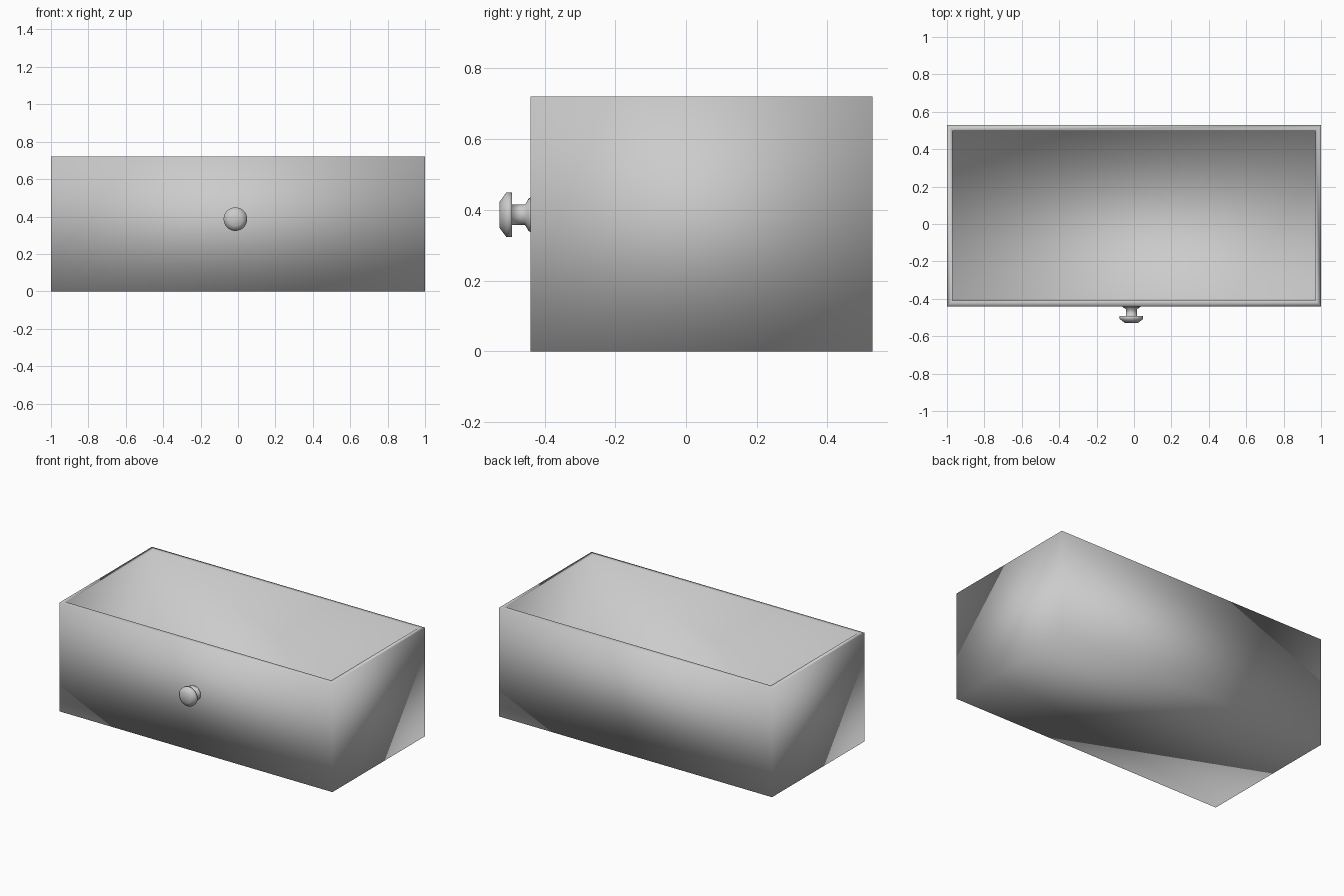
import bpy, bmesh, math
from mathutils import Matrix, Vector

if "Cube" in bpy.data.objects:
    bpy.data.objects.remove(bpy.data.objects["Cube"])

WALL = 0.03
LO, HI = Vector((-1.0, -0.44, 0.0)), Vector((1.0, 0.528, 0.72))


def finish(name, bm):
    """Turn a bmesh into a fully smooth-shaded object."""
    bmesh.ops.recalc_face_normals(bm, faces=bm.faces)
    for face in bm.faces:
        face.smooth = True
    mesh = bpy.data.meshes.new(name)
    bm.to_mesh(mesh)
    bm.free()
    obj = bpy.data.objects.new(name, mesh)
    bpy.context.collection.objects.link(obj)
    return obj


# Drawer box: a block whose top is inset and pushed down to form the cavity
bm = bmesh.new()
size, mid = HI - LO, (HI + LO) / 2
bmesh.ops.create_cube(bm, size=1.0, matrix=Matrix.Translation(mid) @ Matrix.Diagonal((*size, 1)))
bm.normal_update()
top = max(bm.faces, key=lambda f: f.calc_center_median().z)
bmesh.ops.inset_region(bm, faces=[top], thickness=WALL, use_even_offset=True)
cavity = bmesh.ops.extrude_discrete_faces(bm, faces=[top])["faces"][0]
bmesh.ops.translate(bm, verts=cavity.verts, vec=(0, 0, WALL - HI.z))
finish("drawer_box", bm)

# Pull knob: (radius, y) profile spun around the y axis
PROFILE = [(0, -0.528), (0.036, -0.528), (0.063, -0.508),
           (0.063, -0.492), (0.029, -0.492), (0.029, -0.455),
           (0.046, -0.445), (0.049, -0.44), (0, -0.44)]
bm = bmesh.new()
verts = [bm.verts.new((r, y, 0)) for r, y in PROFILE]
edges = [bm.edges.new(pair) for pair in zip(verts, verts[1:])]
bmesh.ops.spin(bm, geom=verts + edges, cent=(0, 0, 0), axis=(0, 1, 0),
               angle=math.tau, steps=32, use_merge=False)
bmesh.ops.remove_doubles(bm, verts=bm.verts, dist=0.0005)
bmesh.ops.translate(bm, verts=bm.verts, vec=(-0.014, 0, 0.386))
finish("pull_knob", bm)
